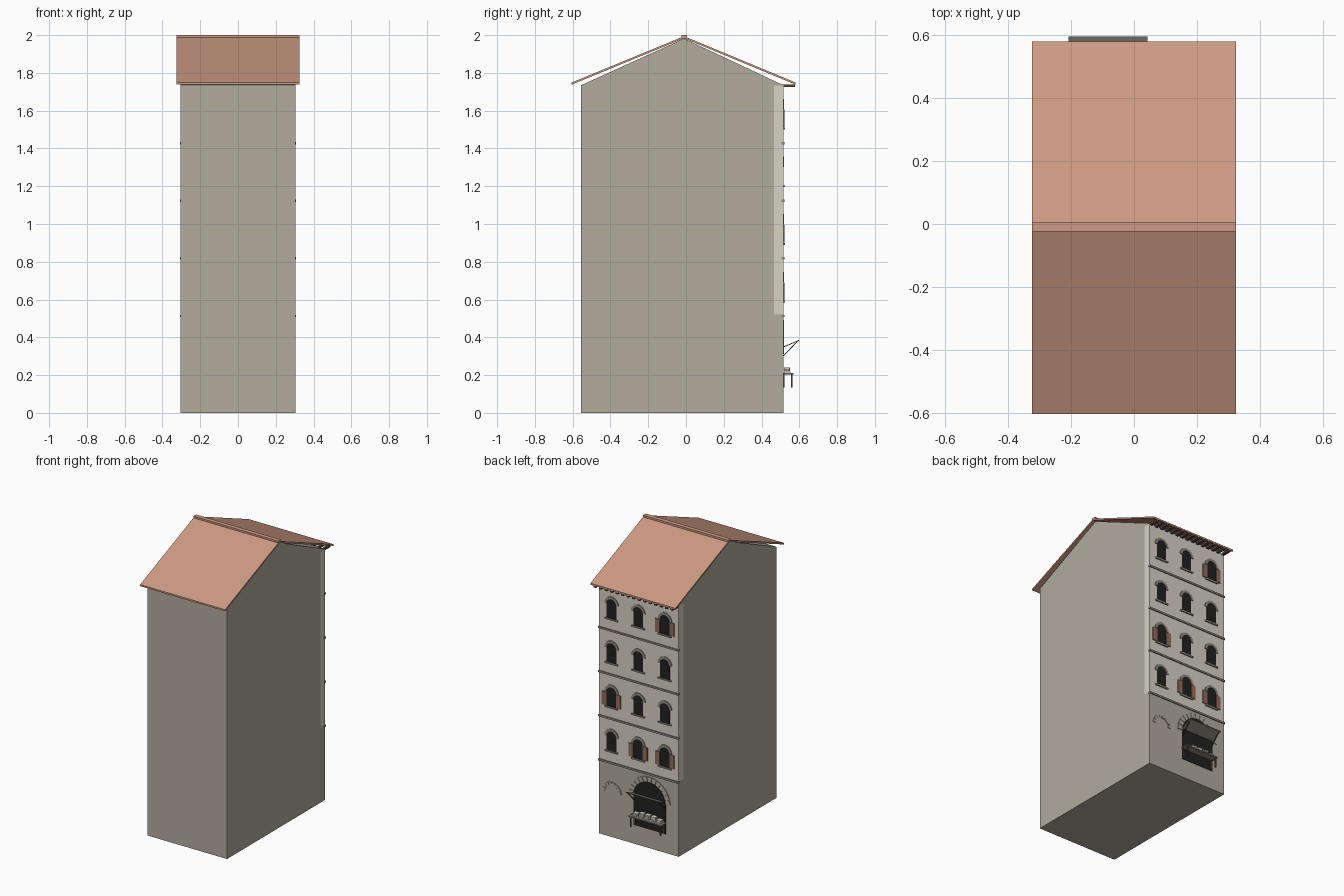
import bpy, bmesh, math, random
from mathutils import Vector

if "Cube" in bpy.data.objects:
    bpy.data.objects.remove(bpy.data.objects["Cube"])

random.seed(4)
WALL_Y = 0.515          # plane of the decorated street facade


def material(name, r, g, b):
    lin = [((c / 255 + 0.055) / 1.055) ** 2.4 for c in (r, g, b)]
    m = bpy.data.materials.new(name)
    m.diffuse_color = (*lin, 1)
    m.use_nodes = True
    m.node_tree.nodes["Principled BSDF"].inputs["Base Color"].default_value = m.diffuse_color
    return m


STONE = material("grey stone", 178, 171, 157)
PLASTER = material("pale plaster", 216, 210, 197)
TILE = material("terracotta", 205, 154, 131)
TRIM = material("dark stone trim", 145, 141, 131)
DARK = material("dark opening", 32, 32, 32)
SHUTTER = material("shutter brown", 142, 108, 88)
TIMBER = material("dark timber", 88, 73, 62)
BOARD = material("weathered board", 138, 135, 125)
GOODS = material("pale goods", 214, 208, 194)


class Part:
    """Collects prisms into one object."""

    def __init__(self, name, *mats):
        self.name, self.mats, self.bm = name, mats, bmesh.new()

    def prism(self, points, offset):
        face = self.bm.faces.new([self.bm.verts.new(p) for p in points])
        ext = bmesh.ops.extrude_face_region(self.bm, geom=[face], use_keep_orig=True)
        for v in ext["geom"]:
            if isinstance(v, bmesh.types.BMVert):
                v.co += Vector(offset)

    def facade(self, pts, y0, y1):
        self.prism([(x, y0, z) for x, z in pts], (0, y1 - y0, 0))

    def side(self, pts, x0, x1):
        self.prism([(x0, y, z) for y, z in pts], (x1 - x0, 0, 0))

    def box(self, x0, x1, y0, y1, z0, z1):
        self.facade([(x0, z0), (x1, z0), (x1, z1), (x0, z1)], y0, y1)

    def arch_stones(self, cx, cz, r0, r1, n, y0, y1, gap=0.0, a0=0.0, a1=math.pi):
        step = (a1 - a0) / n
        for i in range(n):
            s, e = a0 + i * step + gap, a0 + (i + 1) * step - gap
            m = (s + e) / 2
            path = [(r0, s), (r1, s), (r1, m), (r1, e), (r0, e), (r0, m)]
            self.facade([(cx + r * math.cos(a), cz + r * math.sin(a)) for r, a in path], y0, y1)

    def finish(self):
        bmesh.ops.recalc_face_normals(self.bm, faces=self.bm.faces)
        mesh = bpy.data.meshes.new(self.name)
        self.bm.to_mesh(mesh)
        self.bm.free()
        for m in self.mats:
            mesh.materials.append(m)
        obj = bpy.data.objects.new(self.name, mesh)
        bpy.context.collection.objects.link(obj)
        return obj


def arched_opening(cx, z0, spring, r, n=12):
    arc = [(cx + r * math.cos(i * math.pi / n), spring + r * math.sin(i * math.pi / n))
           for i in range(n + 1)]
    return [(cx - r, z0), (cx + r, z0)] + arc


# House body: gabled prism, plastered along the upper street end
body = Part("house_body", STONE, PLASTER)
body.side([(-0.555, 0), (WALL_Y, 0), (WALL_Y, 1.735), (-0.01, 1.982), (-0.555, 1.735)],
          -0.305, 0.305)
for co, no in (((0, 0, 0.52), (0, 0, 1)), ((0, 0, 1.734), (0, 0, 1)), ((0, 0.465, 0), (0, 1, 0))):
    bm = body.bm
    bmesh.ops.bisect_plane(bm, geom=bm.verts[:] + bm.edges[:] + bm.faces[:],
                           plane_co=co, plane_no=no)
for f in body.bm.faces:
    c = f.calc_center_median()
    f.material_index = int(c.y > 0.465 and 0.52 < c.z < 1.735)
body.finish()

# Roof slabs and ridge cap
roof = Part("roof", TILE)
roof.side([(-0.605, 1.738), (-0.01, 1.983), (-0.01, 1.994), (-0.605, 1.749)], -0.325, 0.325)
roof.side([(0.58, 1.738), (-0.01, 1.983), (-0.01, 1.994), (0.58, 1.749)], -0.325, 0.325)
roof.finish()
ridge = Part("ridge_cap", TILE)
ridge.box(-0.325, 0.325, -0.024, 0.006, 1.984, 2.0)
ridge.finish()

# Eave brackets
brackets = Part("eave_brackets", TIMBER)
for i in range(15):
    x = -0.294 + i * 0.042
    brackets.box(x - 0.009, x + 0.009, WALL_Y - 0.01, 0.578, 1.725, 1.739)
brackets.finish()

# Floor bands, windows, sills, arches and shutters
bands = Part("floor_bands", TRIM)
panes = Part("window_openings", DARK)
sills = Part("window_sills", TRIM)
arches = Part("window_arches", TRIM)
shutters = Part("window_shutters", SHUTTER)
OPEN_SHUTTERS = {(0, 0), (0, -1), (1, 1), (3, -1)}
for floor in range(4):
    base = 0.595 + floor * 0.305
    bands.box(-0.308, 0.308, WALL_Y - 0.01, WALL_Y + 0.007, base - 0.088, base - 0.076)
    for col in (-1, 0, 1):
        x = 0.004 + col * 0.204
        panes.facade(arched_opening(x, base, base + 0.098, 0.037), WALL_Y - 0.005, WALL_Y + 0.002)
        sills.box(x - 0.05, x + 0.05, WALL_Y - 0.005, WALL_Y + 0.008, base - 0.01, base)
        arches.arch_stones(x, base + 0.098, 0.037, 0.054, 7, WALL_Y - 0.005, WALL_Y + 0.005)
        if (floor, col) in OPEN_SHUTTERS:
            for s in (-1, 1):
                a, b = sorted((x + s * 0.037, x + s * 0.072))
                shutters.box(a, b, WALL_Y - 0.005, WALL_Y + 0.006, base + 0.003, base + 0.095)
for p in (bands, panes, sills, arches, shutters):
    p.finish()

# Shop opening with its ring of stones
SHOP_X = -0.083
shop = Part("shop_opening", DARK)
shop.facade(arched_opening(SHOP_X, 0.13, 0.335, 0.124, 16), WALL_Y - 0.005, WALL_Y + 0.002)
shop.finish()
shop_arch = Part("shop_arch", STONE)
shop_arch.arch_stones(SHOP_X, 0.335, 0.124, 0.158, 13, WALL_Y - 0.005, WALL_Y + 0.005, 0.012)
shop_arch.finish()

# Small walled-up arch beside the shop
blind = Part("blind_arch", STONE)
blind.arch_stones(0.205, 0.31, 0.053, 0.071, 8, WALL_Y - 0.005, WALL_Y + 0.005, 0.015)
blind.finish()

# Raised shop board and its struts
board = Part("shop_board", BOARD)
board.side([(WALL_Y, 0.346), (0.597, 0.381), (0.597, 0.386), (WALL_Y, 0.351)],
           SHOP_X - 0.126, SHOP_X + 0.126)
board.finish()
struts = Part("board_struts", TIMBER)
for s in (-1, 1):
    x = SHOP_X + s * 0.117
    struts.side([(WALL_Y, 0.298), (0.592, 0.378), (0.592, 0.384), (WALL_Y, 0.304)],
                x - 0.003, x + 0.003)
struts.finish()

# Market table with goods
top = Part("table_top", BOARD)
top.box(SHOP_X - 0.126, SHOP_X + 0.126, WALL_Y, 0.568, 0.203, 0.211)
top.finish()
legs = Part("table_legs", TIMBER)
for s in (-1, 1):
    x = SHOP_X + s * 0.113
    legs.box(x - 0.004, x + 0.004, 0.556, 0.564, 0.135, 0.203)
    legs.box(x - 0.004, x + 0.004, WALL_Y, 0.521, 0.135, 0.203)
legs.finish()
goods = Part("goods_stacks", GOODS)
for i in range(5):
    x = SHOP_X + (i - 2) * 0.046
    for k in range(random.randint(2, 3)):
        d = random.uniform(-0.003, 0.003)
        z = 0.211 + k * 0.01
        goods.box(x - 0.017 + d, x + 0.017 + d, WALL_Y + 0.004, 0.55 + d, z, z + 0.009)
goods.finish()
